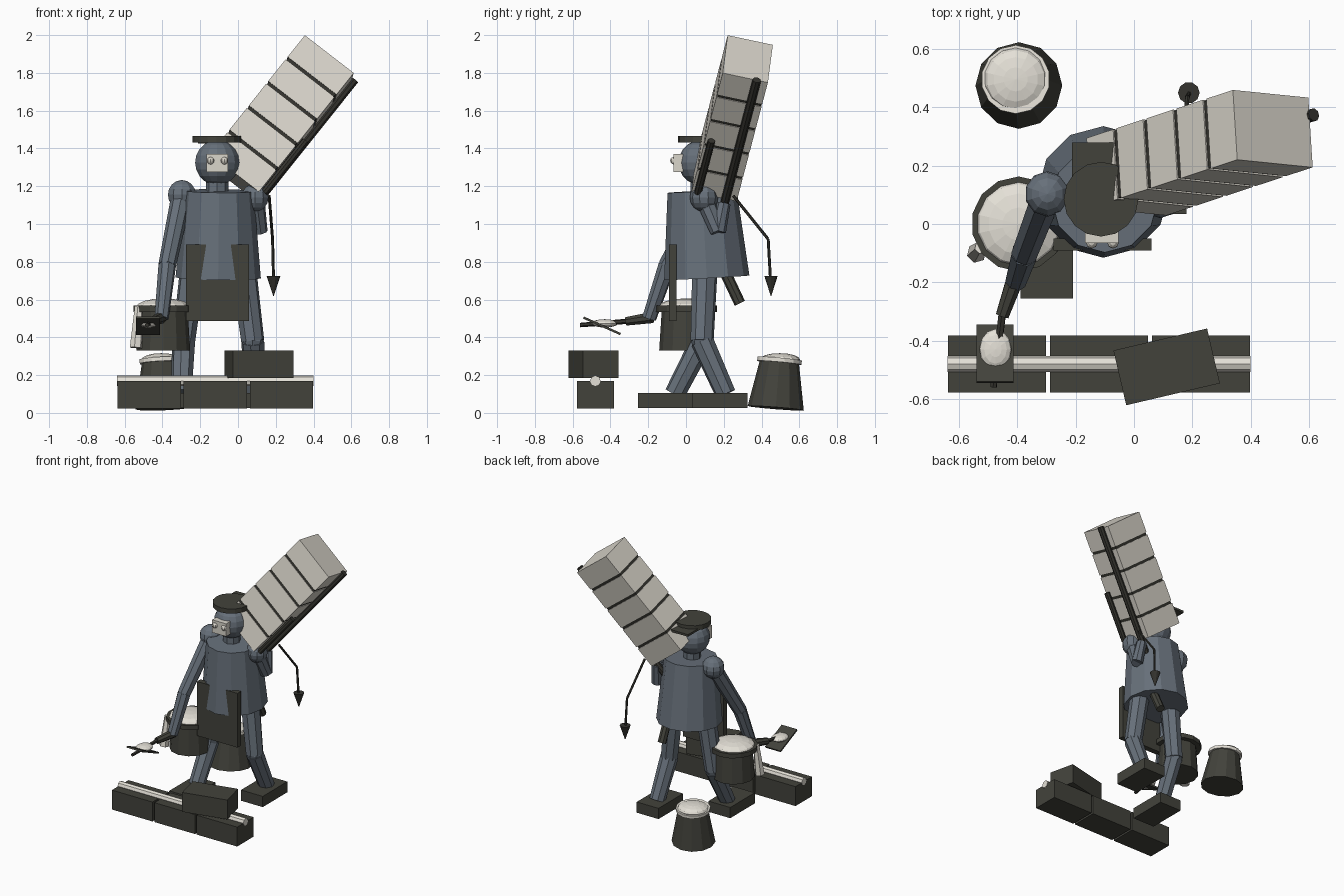
import bpy, bmesh
from mathutils import Vector, Matrix

if "Cube" in bpy.data.objects:
    bpy.data.objects.remove(bpy.data.objects["Cube"])


def material(name, rgb):
    m = bpy.data.materials.new(name)
    m.use_nodes = True
    m.diffuse_color = (*rgb, 1)
    m.node_tree.nodes["Principled BSDF"].inputs["Base Color"].default_value = (*rgb, 1)
    return m


DARK = material("charcoal", (0.055, 0.055, 0.044))
ROD = material("dark_wood", (0.035, 0.034, 0.028))
CLOTH = material("slate_blue", (0.135, 0.162, 0.195))
PALE = material("pale_stone", (0.70, 0.67, 0.60))
MORTAR = material("wet_mortar", (0.78, 0.75, 0.68))


def finish(name, bm, mat, matrix):
    mesh = bpy.data.meshes.new(name)
    bm.to_mesh(mesh)
    bm.free()
    mesh.materials.append(mat)
    ob = bpy.data.objects.new(name, mesh)
    ob.matrix_world = matrix
    bpy.context.collection.objects.link(ob)
    return ob


def box(name, centre, size, mat, rot=None):
    bm = bmesh.new()
    bmesh.ops.create_cube(bm, size=1)
    bmesh.ops.scale(bm, vec=size, verts=bm.verts)
    turn = rot.to_4x4() if rot else Matrix()
    return finish(name, bm, mat, Matrix.Translation(centre) @ turn)


def limb(name, a, b, r1, r2, mat, sides=8):
    """Tapered cylinder from point a to point b."""
    a, b = Vector(a), Vector(b)
    bm = bmesh.new()
    bmesh.ops.create_cone(bm, cap_ends=True, segments=sides, radius1=r1,
                          radius2=r2, depth=(b - a).length)
    turn = Vector((0, 0, 1)).rotation_difference(b - a).to_matrix().to_4x4()
    return finish(name, bm, mat, Matrix.Translation((a + b) / 2) @ turn)


def ball(name, centre, size, mat, seg=12, rings=8):
    bm = bmesh.new()
    bmesh.ops.create_uvsphere(bm, u_segments=seg, v_segments=rings, radius=1)
    bmesh.ops.scale(bm, vec=size, verts=bm.verts)
    return finish(name, bm, mat, Matrix.Translation(centre))


# Low wall: three bricks, a mortar bed and one brick laid askew
for i, x in enumerate((-0.47, -0.12, 0.23)):
    box(f"wall_brick_{i + 1}", (x, -0.48, 0.095), (0.335, 0.195, 0.145), DARK)
limb("mortar_bed", (-0.64, -0.48, 0.17), (0.40, -0.48, 0.17), 0.028, 0.028, MORTAR)
box("laid_brick", (0.112, -0.49, 0.258), (0.33, 0.193, 0.145), DARK,
    Matrix.Rotation(0.23, 3, "Z"))

# Feet and bent legs in mid stride
for side, x, hip_x, foot_y, ankle_y in (("right", -0.30, -0.24, -0.11, -0.06),
                                        ("left", 0.09, 0.03, 0.18, 0.21)):
    knee = ((x + hip_x) / 2 + (x - hip_x) * 0.3, 0.085, 0.38)
    box(side + "_foot", (x, foot_y, 0.065), (0.18, 0.29, 0.08), DARK)
    limb(side + "_thigh", (hip_x, 0.10, 0.76), knee, 0.068, 0.062, CLOTH)
    limb(side + "_shin", knee, (x, ankle_y, 0.10), 0.062, 0.055, CLOTH)
    ball(side + "_knee", knee, (0.058,) * 3, CLOTH, 8, 6)

# Torso, neck and apron
limb("torso", (-0.105, 0.11, 0.715), (-0.10, 0.085, 1.175), 0.226, 0.183, CLOTH, 12)
limb("neck", (-0.11, 0.085, 1.16), (-0.11, 0.085, 1.24), 0.06, 0.06, CLOTH)
box("apron", (-0.108, -0.07, 0.688), (0.335, 0.042, 0.405), DARK)

# Head with face, eyes and a backwards cap
ball("head", (-0.11, 0.08, 1.325), (0.12,) * 3, CLOTH, 14, 10)
box("face", (-0.11, -0.04, 1.323), (0.115, 0.05, 0.095), PALE)
for side, x in (("right", -0.145), ("left", -0.072)):
    ball(side + "_eye", (x, -0.064, 1.335), (0.02,) * 3, PALE, 8, 6)
limb("cap", (-0.113, 0.085, 1.432), (-0.113, 0.085, 1.467), 0.128, 0.128, DARK, 16)
box("cap_bill", (-0.11, 0.19, 1.435), (0.205, 0.18, 0.016), DARK)

# Right arm reaching forward
shoulder, elbow, wrist = (-0.297, 0.103, 1.155), (-0.375, -0.10, 0.78), (-0.405, -0.195, 0.50)
ball("right_shoulder", shoulder, (0.078,) * 3, CLOTH, 10, 8)
limb("right_upper_arm", shoulder, elbow, 0.055, 0.047, CLOTH)
ball("right_elbow", elbow, (0.045,) * 3, CLOTH, 8, 6)
limb("right_forearm", elbow, wrist, 0.047, 0.038, CLOTH)
limb("right_glove", (-0.405, -0.18, 0.505), (-0.452, -0.315, 0.485), 0.032, 0.024, DARK)

# Trowel with a dab of mortar
limb("trowel_handle", (-0.452, -0.31, 0.485), (-0.482, -0.56, 0.465), 0.014, 0.012, ROD, 6)
box("trowel_blade", (-0.476, -0.445, 0.461), (0.127, 0.215, 0.012), DARK,
    Matrix.Rotation(-0.42, 3, "X"))
ball("trowel_mortar", (-0.475, -0.43, 0.474), (0.055, 0.07, 0.022), MORTAR)

# Left arm bent up to the carrying pole
shoulder, elbow = (0.09, 0.095, 1.14), (0.115, 0.17, 0.96)
ball("left_shoulder", shoulder, (0.075,) * 3, CLOTH, 10, 8)
limb("left_upper_arm", shoulder, elbow, 0.05, 0.042, CLOTH)
limb("left_forearm", elbow, (0.10, 0.20, 1.11), 0.042, 0.036, CLOTH)

# Carried stack: five blocks with dark joints along a tilted axis
across = Vector((0.79, -0.08, -0.61)).normalized()
axis = across.cross(Vector((-0.07, 0.975, -0.2))).normalized()
depth = axis.cross(across)
frame = Matrix((across, depth, axis)).transposed()
top = Vector((0.476, 0.327, 1.874))
PITCH, BLOCK = 0.168, 0.149
for i in range(5):
    mid = top - axis * (BLOCK / 2 + i * PITCH)
    box(f"stack_block_{i + 1}", mid, (0.328, 0.245, BLOCK), PALE, frame)
    if i < 4:
        box(f"stack_joint_{i + 1}", mid - axis * PITCH / 2,
            (0.318, 0.235, PITCH - BLOCK), ROD, frame)

# Poles under the stack
pole = Vector((0.617, 0.375, 1.762))
limb("long_pole", pole, pole - axis * 0.95, 0.023, 0.023, ROD)
peg = Vector((0.357, 0.135, 1.44))
limb("short_pole", peg, peg - axis * 0.36, 0.02, 0.02, ROD)

# Plumb line hanging behind
line = [(0.165, 0.25, 1.15), (0.183, 0.435, 0.92), (0.188, 0.447, 0.71)]
for i in range(2):
    limb(f"plumb_line_{i + 1}", line[i], line[i + 1], 0.008, 0.008, ROD, 6)
limb("plumb_bob", (0.188, 0.45, 0.725), (0.188, 0.45, 0.62), 0.037, 0.002, ROD, 10)

# Tool handle in the back pocket
limb("pocket_tool", (0.0, 0.20, 0.76), (0.0, 0.285, 0.58), 0.03, 0.03, DARK)

# Held bucket, overfull
x = -0.395
limb("held_bucket", (x, 0, 0.33), (x, 0, 0.55), 0.142, 0.128, DARK, 12)
limb("held_bucket_rim", (x, 0, 0.535), (x, 0, 0.568), 0.163, 0.163, DARK, 14)
ball("held_bucket_mortar", (x, 0, 0.56), (0.148, 0.148, 0.046), MORTAR, 14, 8)
limb("mortar_drip", (-0.525, -0.08, 0.565), (-0.54, -0.10, 0.345), 0.022, 0.034, MORTAR, 6)

# Standing bucket, leaning a little
limb("standing_bucket", (-0.395, 0.475, 0.025), (-0.405, 0.495, 0.28), 0.149, 0.102, DARK, 12)
limb("standing_bucket_rim", (-0.405, 0.494, 0.265), (-0.406, 0.496, 0.287), 0.118, 0.118, MORTAR, 14)
ball("standing_bucket_mortar", (-0.406, 0.496, 0.282), (0.108, 0.108, 0.034), MORTAR, 14, 8)
